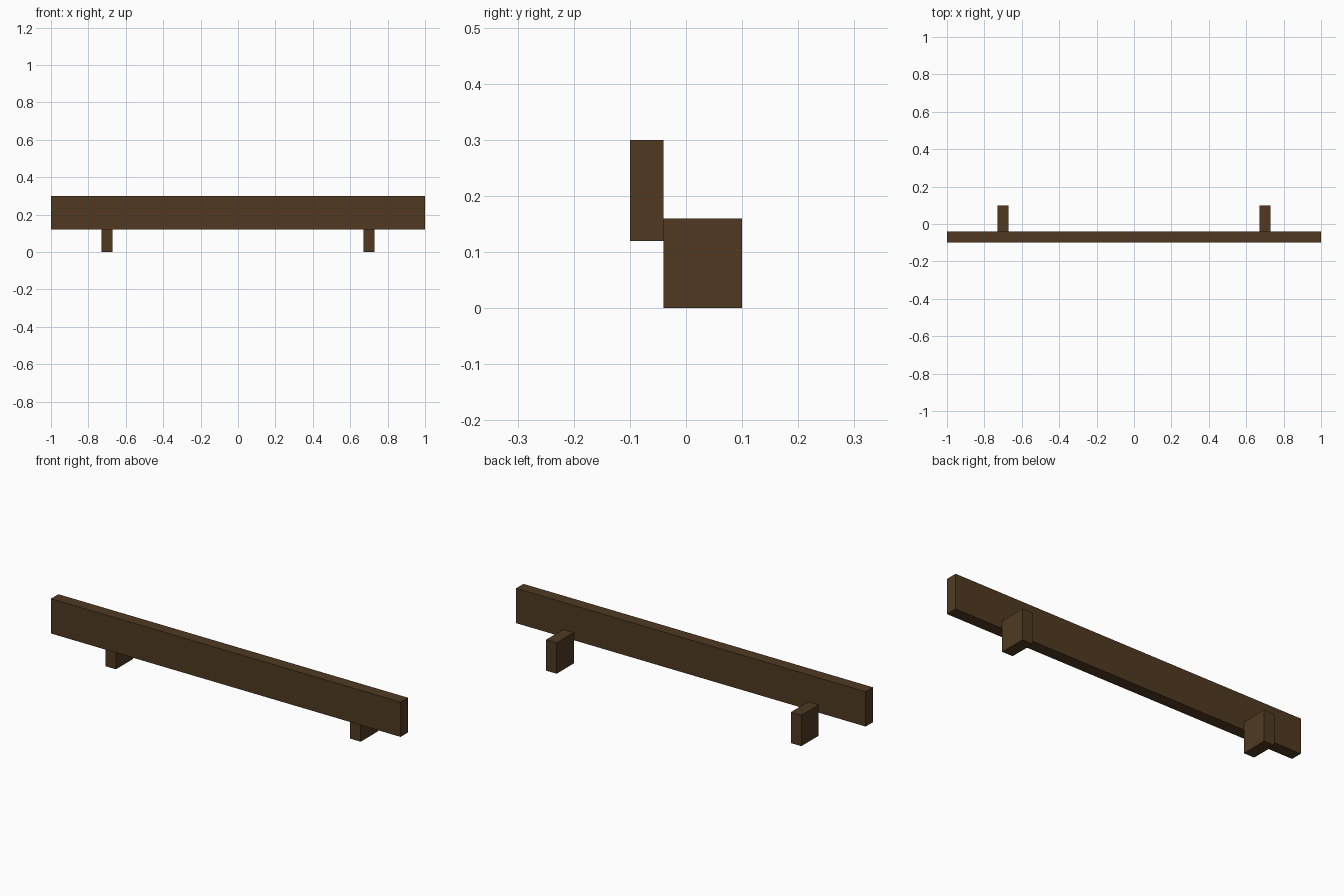
import bpy

if "Cube" in bpy.data.objects:
    bpy.data.objects.remove(bpy.data.objects["Cube"])

wood = bpy.data.materials.new("dark_brown_wood")
wood.diffuse_color = (0.080, 0.042, 0.016, 1.0)
wood.use_nodes = True
wood.node_tree.nodes["Principled BSDF"].inputs["Base Color"].default_value = wood.diffuse_color


def box(name, low, high):
    """Axis-aligned box between two corners."""
    centre = [(a + b) / 2 for a, b in zip(low, high)]
    bpy.ops.mesh.primitive_cube_add(size=1, location=centre)
    obj = bpy.context.object
    obj.name = name
    obj.scale = [b - a for a, b in zip(low, high)]
    bpy.ops.object.transform_apply(location=False, rotation=False, scale=True)
    obj.data.materials.append(wood)
    return obj


# long horizontal rail at the front
box("rail", (-1, -0.10, 0.12), (1, -0.04, 0.30))

# two short posts behind the rail
for side, x in (("left", -0.7), ("right", 0.7)):
    box(side + "_post", (x - 0.03, -0.04, 0), (x + 0.03, 0.10, 0.16))
